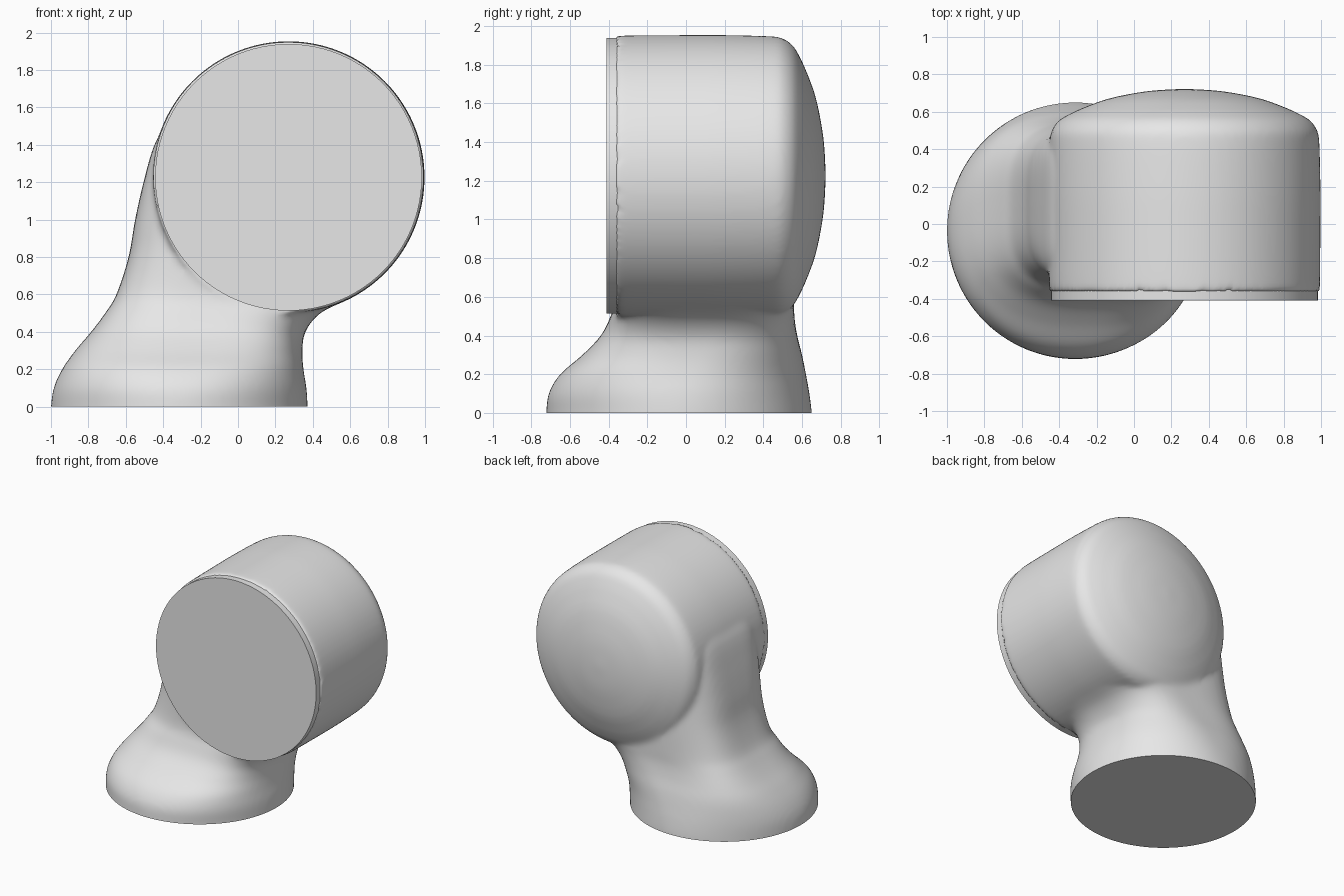
import bpy, bmesh
from math import sin, cos, tau, copysign, radians

if "Cube" in bpy.data.objects:
    bpy.data.objects.remove(bpy.data.objects["Cube"])

HEAD_X, HEAD_Z = 0.27, 1.226
SIDES = 96


def loft(bm, rings):
    """Skin a list of closed rings and cap both ends."""
    loops = [[bm.verts.new(p) for p in ring] for ring in rings]
    for a, b in zip(loops, loops[1:]):
        for i in range(len(a)):
            j = (i + 1) % len(a)
            bm.faces.new((a[i], a[j], b[j], b[i]))
    bm.faces.new(loops[0])
    bm.faces.new(loops[-1][::-1])


def smooth_stations(rows, steps=5):
    """Interpolate rows of numbers with a Catmull-Rom spline."""
    result = []
    for i in range(len(rows) - 1):
        quad = (rows[max(i - 1, 0)], rows[i], rows[i + 1], rows[min(i + 2, len(rows) - 1)])
        for s in range(steps):
            t = s / steps
            result.append([b + 0.5 * t * (c - a + t * (2*a - 5*b + 4*c - d + t * (3*(b - c) + d - a)))
                           for a, b, c, d in zip(*quad)])
    result.append(rows[-1])
    return result


def round_ring(radius, y):
    """Circle facing the front, around the head axis."""
    return [(HEAD_X + radius * cos(tau * i / SIDES), y, HEAD_Z + radius * sin(tau * i / SIDES))
            for i in range(SIDES)]


def neck_ring(z, left, right, front, back, power):
    """Level superellipse that fills the given bounds."""
    cx, cy, rx, ry = (left + right) / 2, (front + back) / 2, (right - left) / 2, (back - front) / 2
    ring = []
    for i in range(SIDES):
        c, s = cos(tau * i / SIDES), sin(tau * i / SIDES)
        ring.append((cx + rx * copysign(abs(c) ** (2 / power), c),
                     cy + ry * copysign(abs(s) ** (2 / power), s), z))
    return ring


def finish(obj, angle):
    obj.data.materials.append(grey)
    bpy.ops.object.select_all(action="DESELECT")
    obj.select_set(True)
    bpy.context.view_layer.objects.active = obj
    bpy.ops.object.shade_smooth_by_angle(angle=radians(angle))


def add_object(name, bm):
    bmesh.ops.recalc_face_normals(bm, faces=bm.faces)
    mesh = bpy.data.meshes.new(name)
    bm.to_mesh(mesh)
    bm.free()
    obj = bpy.data.objects.new(name, mesh)
    bpy.context.collection.objects.link(obj)
    return obj


grey = bpy.data.materials.new("light grey")
grey.use_nodes = True
grey.diffuse_color = (0.8, 0.8, 0.8, 1)
grey.node_tree.nodes["Principled BSDF"].inputs["Base Color"].default_value = grey.diffuse_color

# Neck and foot: height, left, right, front, back, squareness
stations = [
    (-0.1, -1, 0.37, -0.725, 0.65, 2),
    (0, -1, 0.372, -0.722, 0.65, 2),
    (0.1, -0.985, 0.366, -0.71, 0.638, 2.1),
    (0.2, -0.94, 0.35, -0.65, 0.62, 2.3),
    (0.3, -0.87, 0.344, -0.535, 0.6, 2.6),
    (0.4, -0.785, 0.36, -0.44, 0.575, 3),
    (0.5, -0.71, 0.44, -0.39, 0.56, 3.3),
    (0.6, -0.65, 0.62, -0.36, 0.56, 3.5),
    (0.8, -0.585, 0.8, -0.354, 0.56, 3.8),
    (1, -0.55, 0.8, -0.354, 0.55, 4),
    (1.2, -0.505, 0.7, -0.354, 0.54, 4.5),
    (1.4, -0.447, 0.6, -0.352, 0.52, 5),
    (1.55, -0.36, 0.5, -0.35, 0.5, 5),
]
body_bm = bmesh.new()
loft(body_bm, [neck_ring(*row) for row in smooth_stations(stations)])

# Drum-shaped head with a domed back: radius, y
profile = [(0.02, 0.722), (0.2, 0.71), (0.4, 0.672), (0.54, 0.622), (0.62, 0.585), (0.67, 0.555),
           (0.705, 0.51), (0.72, 0.45), (0.727, 0.2), (0.727, 0), (0.724, -0.34), (0.715, -0.357)]
loft(body_bm, [round_ring(*row) for row in smooth_stations(profile, 4)])
source = add_object("body_source", body_bm)

# Fuse head and neck, then soften the joint
remesh = source.modifiers.new("Fuse", "REMESH")
remesh.mode = "VOXEL"
remesh.voxel_size = 0.018
soften = source.modifiers.new("Soften", "SMOOTH")
soften.factor = 0.5
soften.iterations = 8
fused = bpy.data.meshes.new_from_object(source.evaluated_get(bpy.context.evaluated_depsgraph_get()))
bpy.data.objects.remove(source)

# Flat underside
bm = bmesh.new()
bm.from_mesh(fused)
cut = bmesh.ops.bisect_plane(bm, geom=bm.verts[:] + bm.edges[:] + bm.faces[:],
                             plane_co=(0, 0, 0), plane_no=(0, 0, -1), clear_outer=True)
rim = [e for e in cut["geom_cut"] if isinstance(e, bmesh.types.BMEdge)]
bmesh.ops.contextual_create(bm, geom=rim)
finish(add_object("body", bm), 50)

# Thin front disc
bm = bmesh.new()
loft(bm, [round_ring(0.713, y) for y in (-0.41, -0.34)])
finish(add_object("front_disc", bm), 30)
